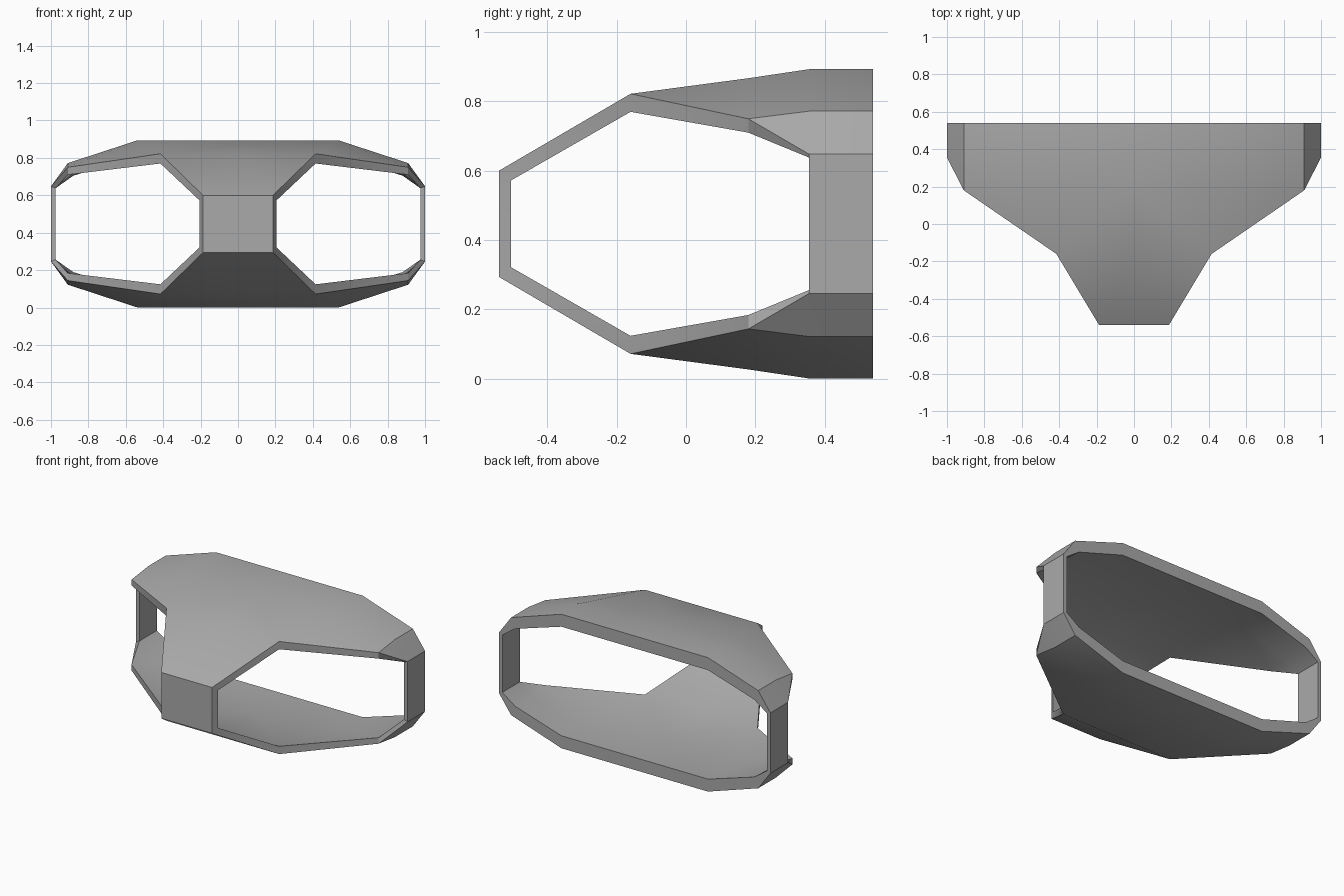
import bpy, bmesh
from mathutils import Matrix

cube = bpy.data.objects.get("Cube")
if cube:
    bpy.data.objects.remove(cube, do_unlink=True)

MID = 0.447  # height of the horizontal symmetry plane

# One quarter of each skin (x, y, z): rows a-e run from back to front,
# numbers run from the crown outwards
outer = {
    "a1": (0.54, 0.54, 0.893), "a2": (0.91, 0.54, 0.772), "a3": (1.0, 0.54, 0.648),
    "b1": (0.54, 0.355, 0.893), "b2": (0.91, 0.355, 0.772), "b3": (1.0, 0.355, 0.648),
    "c1": (0.50, 0.18, 0.867), "c2": (0.91, 0.18, 0.75),
    "d1": (0.415, -0.16, 0.822), "e1": (0.187, -0.54, 0.60),
}
inner = {
    "a1": (0.54, 0.54, 0.81), "a2": (0.88, 0.54, 0.705), "a3": (0.975, 0.54, 0.638),
    "b1": (0.54, 0.355, 0.813), "b2": (0.89, 0.355, 0.712), "b3": (0.975, 0.355, 0.638),
    "c1": (0.50, 0.18, 0.80), "c2": (0.91, 0.18, 0.71),
    "d1": (0.415, -0.16, 0.77), "e1": (0.205, -0.505, 0.572),
}
# Crown, shoulder, side wall and front plate panels
panels = ["a0 a1 b1 b0", "a1 a2 b2 b1", "a2 a3 b3 b2", "a3 am bm b3",
          "b0 b1 c1 c0", "b1 b2 c2 c1", "b2 b3 c2", "c0 c1 d1 d0",
          "c1 c2 d1", "d0 d1 e1 e0", "e0 e1 f1 f0"]
# Back edge and edge of the side opening
rims = ["a0 a1 a2 a3 am", "bm b3 c2 d1 e1 f1"]


def make_skin(bm, points):
    """Add the points on the symmetry planes, then the panels."""
    pts = {k: (x, y, z - MID) for k, (x, y, z) in points.items()}
    for row in "abcde":
        x, y, z = pts[row + "1"]
        pts[row + "0"] = (0, y, z)
    for row in "ab":
        x, y, z = pts[row + "3"]
        pts[row + "m"] = (x, y, 0)
    x, y, z = pts["e1"]
    pts["f1"], pts["f0"] = (x, y, 0), (0, y, 0)
    verts = {k: bm.verts.new(p) for k, p in pts.items()}
    for panel in panels:
        bm.faces.new([verts[k] for k in panel.split()])
    return verts


bm = bmesh.new()
out_v, in_v = make_skin(bm, outer), make_skin(bm, inner)
for rim in rims:
    keys = rim.split()
    for p, q in zip(keys, keys[1:]):
        bm.faces.new((out_v[p], out_v[q], in_v[q], in_v[p]))

# Mirror the quarter left to right, then top to bottom
for axis in ((1, 0, 0), (0, 0, 1)):
    copy = bmesh.ops.duplicate(bm, geom=bm.verts[:] + bm.edges[:] + bm.faces[:])
    moved = [g for g in copy["geom"] if isinstance(g, bmesh.types.BMVert)]
    bmesh.ops.transform(bm, matrix=Matrix.Scale(-1, 4, axis), verts=moved)
    bmesh.ops.remove_doubles(bm, verts=bm.verts[:], dist=0.0005)
bmesh.ops.recalc_face_normals(bm, faces=bm.faces[:])

mesh = bpy.data.meshes.new("visor_shell")
bm.to_mesh(mesh)
bm.free()
shell = bpy.data.objects.new("visor_shell", mesh)
shell.location.z = MID
bpy.context.collection.objects.link(shell)

# Plain grey finish
grey = bpy.data.materials.new("mid_grey")
grey.use_nodes = True
colour = (0.4, 0.4, 0.4, 1)
grey.diffuse_color = colour
grey.node_tree.nodes["Principled BSDF"].inputs["Base Color"].default_value = colour
mesh.materials.append(grey)

bpy.ops.object.select_all(action="DESELECT")
shell.select_set(True)
bpy.context.view_layer.objects.active = shell
bpy.ops.object.shade_smooth_by_angle(angle=0.52)
